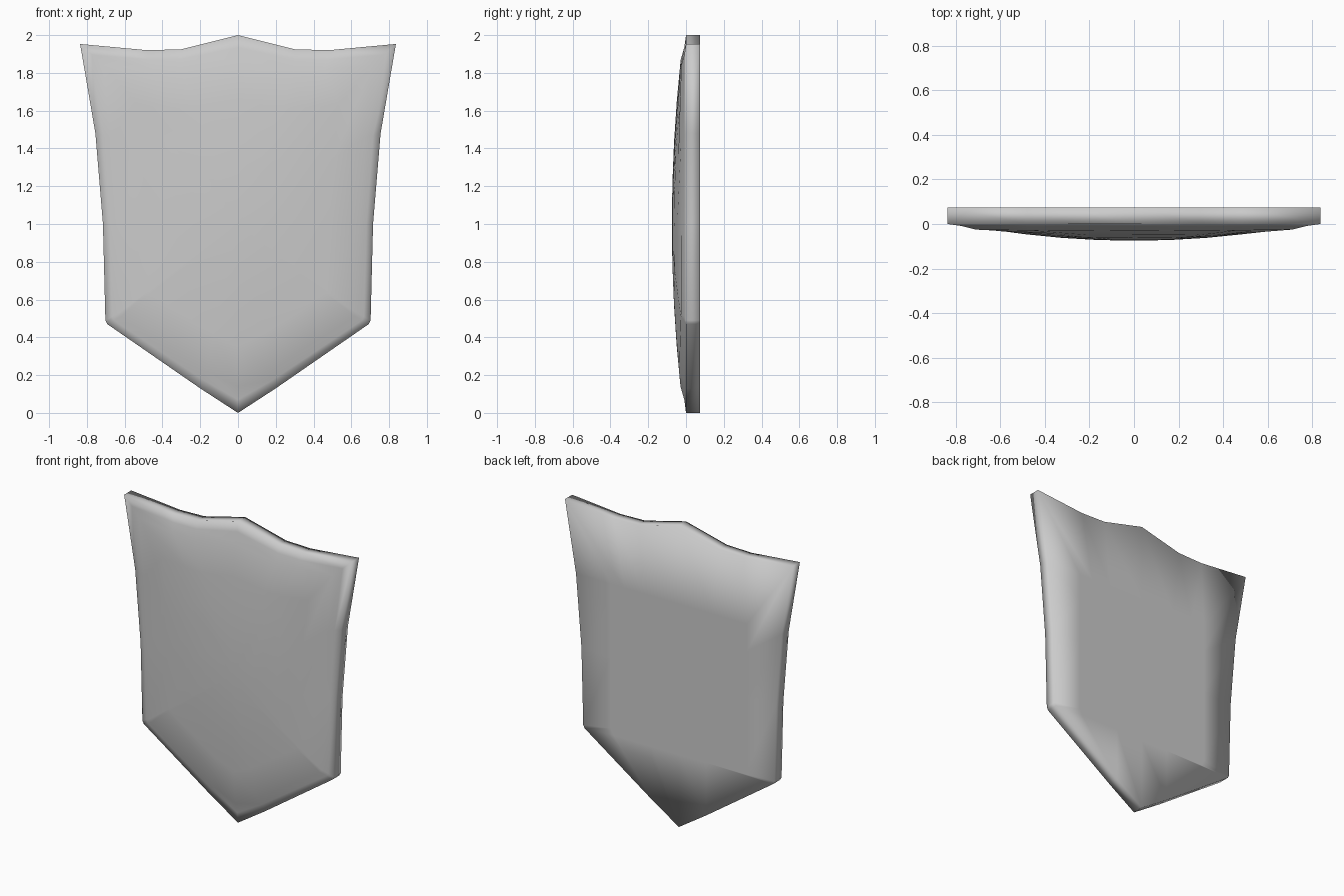
import bpy, bmesh

if "Cube" in bpy.data.objects:
    bpy.data.objects.remove(bpy.data.objects["Cube"])

# Half profiles (x, z), top centre -> right side -> bottom tip
OUTLINE = [(0, 2.0), (0.3, 1.925), (0.48, 1.92), (0.836, 1.953), (0.755, 1.48),
           (0.715, 1.0), (0.702, 0.49), (0.692, 0.47), (0.2, 0.13), (0, 0)]
INSET = [(0, 1.87), (0.3, 1.82), (0.46, 1.82), (0.71, 1.84), (0.675, 1.46),
         (0.645, 1.0), (0.63, 0.53), (0.62, 0.51), (0.17, 0.22), (0, 0.14)]
BACK = [(0, 1.48), (0.25, 1.48), (0.4, 1.48), (0.5, 1.48), (0.5, 1.3),
        (0.5, 1.0), (0.5, 0.52), (0.48, 0.48), (0.2, 0.48), (0, 0.48)]


def full(half):
    return half + [(-x, z) for x, z in half[-2:0:-1]]


def dome(x, z):
    bulge = max(0, 1 - ((z - 1) / 0.9) ** 2) * max(0, 1 - (x / 0.64) ** 2)
    return -0.025 - 0.05 * bulge


bm = bmesh.new()


def ring(points, depth):
    return [bm.verts.new((x, depth(x, z), z)) for x, z in points]


def bridge(a, b):
    n = len(a)
    for i in range(n):
        j = (i + 1) % n
        bm.faces.new((a[i], a[j], b[j], b[i]))


outer, inset = full(OUTLINE), full(INSET)
middle = [((a + c) / 2, (b + d) / 2) for (a, b), (c, d) in zip(outer, inset)]

# Back panel, rim, bevelled border and domed face as successive rings
rings = [ring(full(BACK), lambda x, z: 0.075),
         ring(outer, lambda x, z: 0.075),
         ring(outer, lambda x, z: 0.0),
         ring(middle, lambda x, z: -0.009)]
for t in (1, 0.75, 0.5, 0.25):
    rings.append(ring([(x * t, 1 + (z - 1) * t) for x, z in inset], dome))
for a, b in zip(rings, rings[1:]):
    bridge(a, b)

# Close the back and the dome centre
bm.faces.new(rings[0])
centre = bm.verts.new((0, dome(0, 1), 1))
last = rings[-1]
for i in range(len(last)):
    bm.faces.new((last[i], last[(i + 1) % len(last)], centre))

bmesh.ops.recalc_face_normals(bm, faces=bm.faces)
for f in bm.faces:
    f.smooth = True
mesh = bpy.data.meshes.new("shield")
bm.to_mesh(mesh)
bm.free()
shield = bpy.data.objects.new("shield", mesh)
bpy.context.collection.objects.link(shield)
